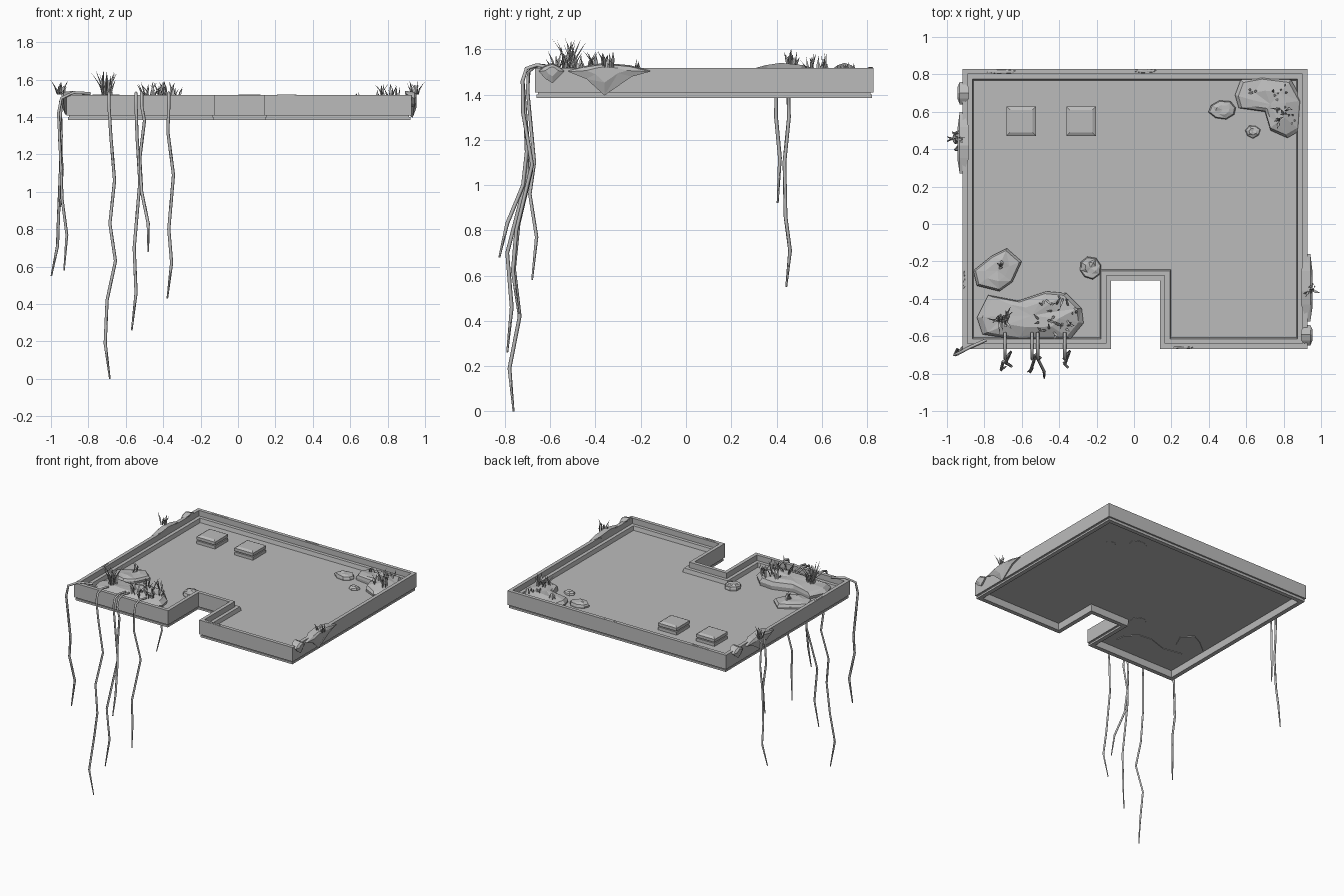
import bpy, bmesh, math, random
from mathutils import Vector

random.seed(4)
cube = bpy.data.objects.get("Cube")
if cube:
    bpy.data.objects.remove(cube, do_unlink=True)

grey = bpy.data.materials.new("plain_grey")
grey.use_nodes = True
COLOUR = (0.5, 0.5, 0.5, 1)
grey.diffuse_color = COLOUR
grey.node_tree.nodes["Principled BSDF"].inputs["Base Color"].default_value = COLOUR

FLOOR, TOP, BASE = 1.445, 1.517, 1.385


def finish(name, bm, closed=True):
    if closed:
        bmesh.ops.recalc_face_normals(bm, faces=bm.faces)
    mesh = bpy.data.meshes.new(name)
    bm.to_mesh(mesh)
    bm.free()
    mesh.materials.append(grey)
    obj = bpy.data.objects.new(name, mesh)
    bpy.context.collection.objects.link(obj)
    return obj


def skin(bm, rings):
    """Join rings of points with quads and cap both ends."""
    loops = [[bm.verts.new(p) for p in ring] for ring in rings]
    for a, b in zip(loops, loops[1:]):
        for i in range(len(a)):
            j = (i + 1) % len(a)
            bm.faces.new((a[i], a[j], b[j], b[i]))
    bm.faces.new(loops[0][::-1])
    bm.faces.new(loops[-1])


# Roof slab: a rim profile swept round the notched outline
def outline(d, z):
    x0, x1, y0, y1 = -0.917 + d, 0.928 - d, -0.667 + d, 0.828 - d
    n0, n1, ny = -0.123 - d, 0.139 + d, -0.303 + d
    return [(x0, y0, z), (n0, y0, z), (n0, ny, z), (n1, ny, z),
            (n1, y0, z), (x1, y0, z), (x1, y1, z), (x0, y1, z)]


bm = bmesh.new()
profile = [(0.045, 1.437), (0.04, BASE), (0.007, BASE), (0.007, 1.4), (0.013, 1.4),
           (0.013, 1.409), (0, 1.409), (0, TOP), (0.027, TOP), (0.027, 1.475),
           (0.053, 1.475), (0.06, FLOOR)]
skin(bm, [outline(d, z) for d, z in profile])
finish("roof_slab", bm)

# Two roof hatches, each a base, a neck and a chamfered lid
for i, x in enumerate((-0.603, -0.283)):
    bm = bmesh.new()
    steps = [(0.078, FLOOR - 0.003), (0.078, 1.468), (0.066, 1.468), (0.066, 1.476),
             (0.079, 1.476), (0.079, 1.498), (0.06, 1.508)]
    skin(bm, [[(x + sx * r, 0.55 + sy * r, z) for sx, sy in ((-1, -1), (1, -1), (1, 1), (-1, 1))]
              for r, z in steps])
    finish(f"roof_hatch_{i + 1}", bm)


# Faceted mounds of moss and stone
def mound(name, pts, z, height):
    cx = sum(p[0] for p in pts) / len(pts)
    cy = sum(p[1] for p in pts) / len(pts)
    bm = bmesh.new()
    rings = []
    for s, h in ((0.96, 0), (1, 0.45), (0.9, 0.75), (0.5, 0.95)):
        rings.append([(cx + (x - cx) * s, cy + (y - cy) * s,
                       z + height * h * (random.uniform(0.85, 1.1) if h else 1)) for x, y in pts])
    skin(bm, rings)
    bmesh.ops.poke(bm, faces=[bm.faces[-1]] if bm.faces.ensure_lookup_table() is None else [])
    bmesh.ops.triangulate(bm, faces=[f for f in bm.faces if f.normal.z > -0.5])
    return finish(name, bm)


def ring(cx, cy, rx, ry, n=8):
    return [(cx + rx * math.cos(a) * k, cy + ry * math.sin(a) * k)
            for i in range(n) for a, k in [(math.tau * (i + 0.3) / n, random.uniform(0.9, 1.08))]]


mound("front_moss", [(-0.84, -0.5), (-0.81, -0.59), (-0.62, -0.62), (-0.34, -0.615), (-0.27, -0.53),
                     (-0.28, -0.45), (-0.36, -0.37), (-0.47, -0.36), (-0.62, -0.41), (-0.78, -0.38)],
      FLOOR - 0.012, 0.085)
mound("side_moss", [(-0.86, -0.25), (-0.84, -0.33), (-0.72, -0.36), (-0.65, -0.31), (-0.6, -0.2),
                    (-0.68, -0.13), (-0.76, -0.17)], FLOOR - 0.012, 0.06)
mound("back_moss", [(0.54, 0.69), (0.56, 0.62), (0.7, 0.6), (0.73, 0.5), (0.82, 0.46), (0.89, 0.5),
                    (0.9, 0.66), (0.84, 0.77), (0.68, 0.79), (0.57, 0.77)], FLOOR - 0.012, 0.07)
mound("large_stone", ring(0.475, 0.61, 0.075, 0.05), FLOOR - 0.01, 0.05)
mound("small_stone", ring(0.635, 0.495, 0.04, 0.035, 7), FLOOR - 0.01, 0.035)
mound("front_stone", ring(-0.235, -0.235, 0.06, 0.06), FLOOR - 0.01, 0.045)


# Moss clumps hanging over the side walls
def hanging_moss(name, side, wall, y0, y1, tip, drop):
    top = [(y0, TOP - 0.01), (y0 * 0.75 + y1 * 0.25, 1.53), (tip, 1.54),
           (y0 * 0.25 + y1 * 0.75, 1.53), (y1, TOP - 0.01)]
    low = [(tip * 0.4 + y1 * 0.6, 1.485), (tip, TOP - drop), (tip * 0.5 + y0 * 0.5, 1.475)]
    edge = top + low
    bm = bmesh.new()
    inner = [(wall - side * (0.035 if z > TOP else 0.004), y, z) for y, z in edge]
    outer = [(wall + side * (0.015 if z > 1.45 else 0.006), y, z - 0.006) for y, z in edge]
    mid = [(wall + side * 0.027, tip + (y - tip) * 0.5, 1.505 + (z - 1.505) * 0.5) for y, z in edge]
    skin(bm, [inner, outer, mid])
    bmesh.ops.triangulate(bm, faces=bm.faces[:])
    finish(name, bm)


hanging_moss("left_hanging_moss", 1, 0.928, -0.52, -0.16, -0.36, 0.115)
hanging_moss("left_small_moss", 1, 0.928, -0.65, -0.54, -0.59, 0.06)
hanging_moss("right_hanging_moss", -1, -0.917, 0.27, 0.6, 0.42, 0.1)
hanging_moss("right_small_moss", -1, -0.917, 0.64, 0.76, 0.7, 0.06)


# Tufts of tapered, bent grass blades
def tuft(name, x, y, z, count, height, spread, lean=0.35):
    bm = bmesh.new()
    for _ in range(count):
        a, r = random.uniform(0, math.tau), spread * math.sqrt(random.random())
        root = Vector((x + r * math.cos(a), y + r * math.sin(a), z))
        h, t = height * random.uniform(0.45, 1), random.uniform(0, math.tau)
        out = Vector((math.cos(t), math.sin(t), 0)) * h * random.uniform(0.1, lean * 2)
        w = Vector((-math.sin(t), math.cos(t), 0)) * 0.0065
        thick = out.normalized() * 0.005
        middle = root + out * 0.35 + Vector((0, 0, h * 0.5))
        base = [bm.verts.new(root + o) for o in (-w * 0.6, w * 0.6, thick)]
        mid = [bm.verts.new(middle + o) for o in (-w, w, thick)]
        tip = bm.verts.new(root + out + Vector((0, 0, h)))
        for i in range(3):
            j = (i + 1) % 3
            bm.faces.new((base[i], base[j], mid[j], mid[i]))
            bm.faces.new((mid[i], mid[j], tip))
    finish(name, bm)


tuft("front_tall_grass", -0.7, -0.51, 1.505, 26, 0.145, 0.03, 0.3)
tuft("front_wide_grass", -0.42, -0.49, 1.505, 34, 0.09, 0.11)
tuft("side_grass", -0.72, -0.22, 1.48, 7, 0.08, 0.025)
tuft("back_grass", 0.8, 0.57, 1.49, 18, 0.095, 0.06)
tuft("back_small_grass", 0.77, 0.71, 1.49, 7, 0.06, 0.05)
tuft("back_low_grass", 0.63, 0.7, 1.49, 4, 0.05, 0.03)
tuft("left_wall_grass", 0.945, -0.35, 1.52, 12, 0.075, 0.03)
tuft("right_wall_grass", -0.945, 0.46, 1.52, 14, 0.085, 0.03)


# Trailing vines, thin four-sided tubes
def vine(name, points):
    curve = bpy.data.curves.new(name, "CURVE")
    curve.dimensions = "3D"
    curve.bevel_depth = 0.0085
    curve.bevel_resolution = 0
    curve.use_fill_caps = True
    spline = curve.splines.new("POLY")
    spline.points.add(len(points) - 1)
    for i, p in enumerate(points):
        spline.points[i].co = (*p, 1)
        spline.points[i].radius = 1 if i < len(points) - 1 else 0.5
    curve.materials.append(grey)
    obj = bpy.data.objects.new(name, curve)
    bpy.context.collection.objects.link(obj)


def front_vine(name, x, points):
    vine(name, [(x, -0.58, 1.515), (x, -0.66, 1.53), (x, -0.705, 1.515), (x, -0.722, 1.46)] + points)


front_vine("longest_vine", -0.69, [(-0.68, -0.71, 1.3), (-0.66, -0.685, 1.06), (-0.685, -0.74, 0.83),
           (-0.655, -0.76, 0.63), (-0.7, -0.735, 0.42), (-0.71, -0.78, 0.19), (-0.685, -0.762, 0)])
front_vine("long_vine", -0.545, [(-0.54, -0.71, 1.3), (-0.525, -0.7, 1.05), (-0.555, -0.79, 0.7),
           (-0.545, -0.77, 0.46), (-0.568, -0.79, 0.26)])
front_vine("short_vine", -0.515, [(-0.5, -0.715, 1.38), (-0.525, -0.7, 1.18), (-0.515, -0.72, 1),
           (-0.48, -0.79, 0.83), (-0.48, -0.825, 0.68)])
front_vine("notch_vine", -0.37, [(-0.375, -0.72, 1.32), (-0.345, -0.68, 1.09), (-0.37, -0.75, 0.8),
           (-0.355, -0.765, 0.62), (-0.378, -0.74, 0.43)])
vine("corner_vine", [(-0.79, -0.62, 1.525), (-0.88, -0.66, 1.53), (-0.945, -0.695, 1.5),
     (-0.96, -0.7, 1.42), (-0.945, -0.67, 1.1), (-0.94, -0.69, 0.96), (-0.915, -0.66, 0.77),
     (-0.93, -0.68, 0.58)])
vine("wall_vine", [(-0.91, 0.44, 1.525), (-0.95, 0.45, 1.48), (-0.945, 0.455, 1.3), (-0.95, 0.435, 1.1),
     (-0.96, 0.44, 0.86), (-0.965, 0.46, 0.71), (-0.998, 0.443, 0.55)])
vine("wall_short_vine", [(-0.91, 0.4, 1.525), (-0.945, 0.4, 1.48), (-0.955, 0.398, 1.3),
     (-0.94, 0.415, 1.12), (-0.95, 0.405, 0.92)])

# Worn patches on the rim, thin plates
for i, (x, y, sx, sy) in enumerate([(-0.71, 0.815, 0.08, 0.012), (0.06, 0.818, 0.07, 0.01),
                                   (0.26, -0.66, 0.06, 0.006), (-0.909, -0.3, 0.007, 0.05)]):
    mound(f"worn_patch_{i + 1}", ring(x, y, sx, sy, 6), TOP - 0.002, 0.006)
